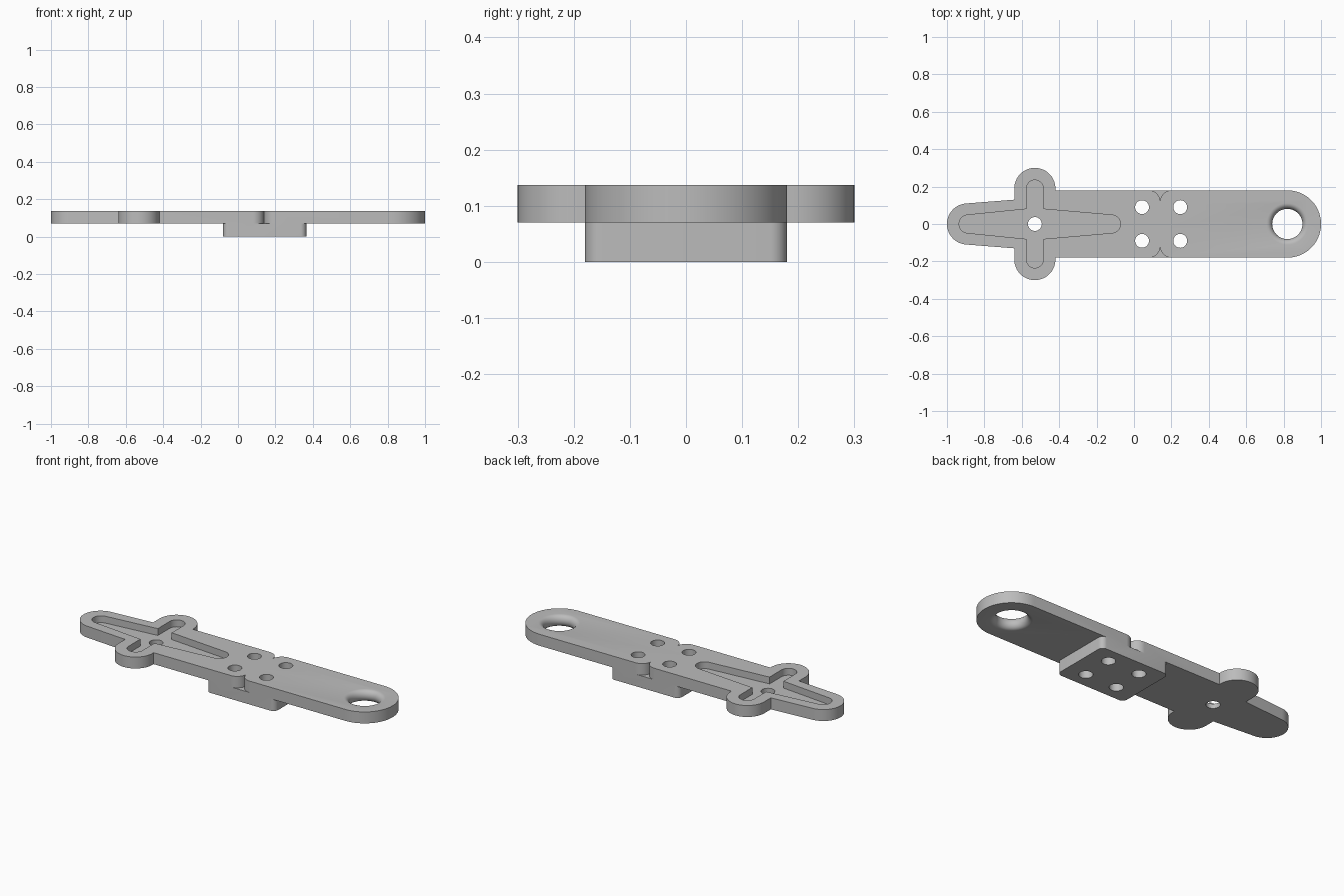
import bpy, bmesh
from math import cos, sin, pi, radians

cube = bpy.data.objects.get("Cube")
if cube:
    bpy.data.objects.remove(cube, do_unlink=True)

TOP, BASE, FLOOR = 0.137, 0.07, 0.097
HALF = 0.18      # half width of the bar
HUB = -0.53      # x of the cross centre

grey = bpy.data.materials.new("plain grey")
grey.use_nodes = True
color = (0.5, 0.5, 0.5, 1)
grey.diffuse_color = color
grey.node_tree.nodes["Principled BSDF"].inputs["Base Color"].default_value = color


def arc(cx, cy, r, start, end, steps=16):
    angles = [radians(start + (end - start) * i / steps) for i in range(steps + 1)]
    return [(cx + r * cos(a), cy + r * sin(a)) for a in angles]


def mirrored(half):
    """Close an upper half outline by reflecting it across y = 0."""
    return half + [(x, -y) for x, y in reversed(half) if abs(y) > 1e-5]


def finish(name, bm):
    bmesh.ops.recalc_face_normals(bm, faces=bm.faces)
    mesh = bpy.data.meshes.new(name)
    bm.to_mesh(mesh)
    bm.free()
    mesh.materials.append(grey)
    obj = bpy.data.objects.new(name, mesh)
    bpy.context.collection.objects.link(obj)
    return obj


def loft(name, rings):
    """Solid through a stack of (outline, z) rings with equal point counts."""
    bm = bmesh.new()
    loops = [[bm.verts.new((x, y, z)) for x, y in pts] for pts, z in rings]
    for low, high in zip(loops, loops[1:]):
        for i in range(len(low)):
            j = (i + 1) % len(low)
            bm.faces.new((low[i], low[j], high[j], high[i]))
    bm.faces.new(loops[0][::-1])
    bm.faces.new(loops[-1])
    return finish(name, bm)


def prism(name, pts, z0, z1):
    return loft(name, [(pts, z0), (pts, z1)])


def circle(x, y, r, n=48):
    return arc(x, y, r, 0, 360, n)[:-1]


def combine(target, other, operation):
    mod = target.modifiers.new(operation.lower(), 'BOOLEAN')
    mod.operation = operation
    mod.solver = 'EXACT'
    mod.object = other
    bpy.context.view_layer.objects.active = target
    bpy.ops.object.modifier_apply(modifier=mod.name)
    bpy.data.objects.remove(other, do_unlink=True)


# Upper plate: tapered nose, two round ears, a notched waist and a round end
plate_outline = mirrored(
    arc(-0.89, 0, 0.11, 180, 94)
    + [(-0.64, 0.13)]
    + arc(HUB, 0.19, 0.11, 180, 0, 32)
    + [(-0.42, HALF)]
    + arc(0.08, 0.12, 0.06, 90, 0)
    + arc(0.20, 0.12, 0.06, 180, 90)[1:]
    + arc(0.82, 0, HALF, 90, 0, 24))
arm = prism("linkage_arm", plate_outline, BASE, TOP)

# Lower joining block with rounded corners
block_outline = mirrored(arc(-0.05, 0.15, 0.03, 180, 90, 8)
                         + arc(0.335, 0.15, 0.03, 90, 0, 8))
combine(arm, prism("joining_block", block_outline, 0, BASE), 'UNION')

# Cross-shaped pocket
pocket_outline = mirrored(
    arc(-0.887, 0, 0.048, 180, 95, 10)
    + [(HUB - 0.045, 0.08)]
    + arc(HUB, 0.19, 0.045, 180, 0, 20)
    + [(HUB + 0.045, 0.08)]
    + arc(-0.12, 0, 0.048, 85, 0, 10))
combine(arm, prism("cross_pocket", pocket_outline, FLOOR, TOP + 0.1), 'DIFFERENCE')

# Straight through holes
holes = [(HUB, 0)] + [(x, y) for x in (0.043, 0.247) for y in (-0.09, 0.09)]
for x, y in holes:
    combine(arm, prism("bolt_hole", circle(x, y, 0.037), -0.1, TOP + 0.1), 'DIFFERENCE')

# Large eye with a rounded bore, narrowest at mid height
mid, reach = (TOP + BASE) / 2, (TOP - BASE) / 2
rings = [(circle(0.82, 0, 0.111), BASE - 0.05)]
for i in range(13):
    a = pi * (i / 12 - 0.5)
    rings.append((circle(0.82, 0, 0.111 - 0.03 * cos(a)), mid + reach * sin(a)))
rings.append((circle(0.82, 0, 0.111), TOP + 0.05))
combine(arm, loft("eye_bore", rings), 'DIFFERENCE')

# Smooth curved walls, keep edges sharp
bpy.ops.object.select_all(action='DESELECT')
arm.select_set(True)
bpy.context.view_layer.objects.active = arm
bpy.ops.object.shade_smooth_by_angle(angle=radians(30))
